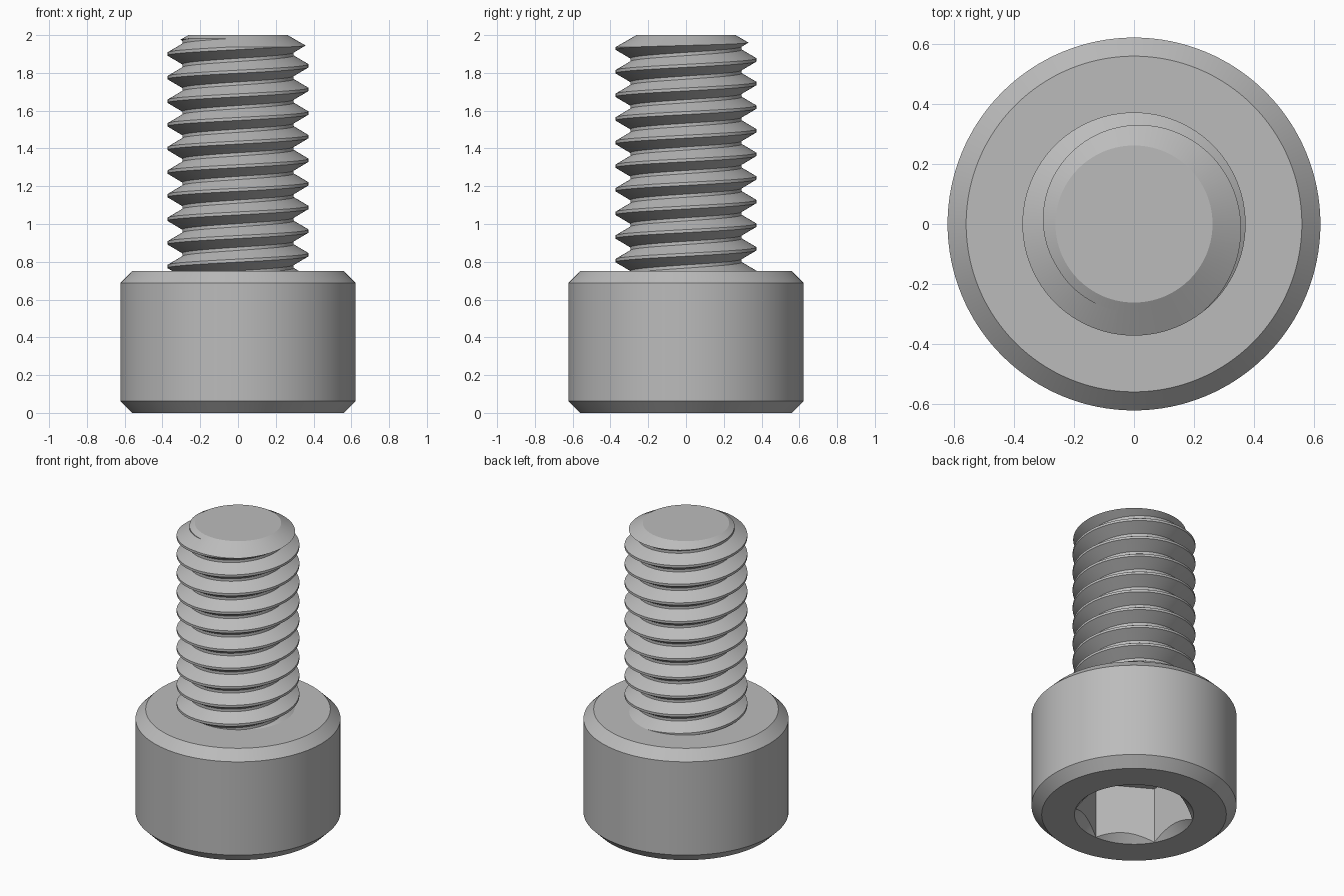
import bpy, bmesh
from math import sin, cos, tau, pi, radians

cube = bpy.data.objects.get("Cube")
if cube:
    bpy.data.objects.remove(cube, do_unlink=True)

steel = bpy.data.materials.new("steel grey")
steel.use_nodes = True
GREY = (0.5, 0.5, 0.5, 1)
steel.diffuse_color = GREY
steel.node_tree.nodes["Principled BSDF"].inputs["Base Color"].default_value = GREY


def finish(name, bm):
    bmesh.ops.recalc_face_normals(bm, faces=bm.faces)
    mesh = bpy.data.meshes.new(name)
    bm.to_mesh(mesh)
    bm.free()
    mesh.materials.append(steel)
    ob = bpy.data.objects.new(name, mesh)
    bpy.context.collection.objects.link(ob)
    return ob


def lathe(name, profile, sides, turn=0.0):
    """Closed solid of revolution from (radius, height) points, flat capped."""
    bm = bmesh.new()
    rings = [[bm.verts.new((r * cos(turn + tau * i / sides), r * sin(turn + tau * i / sides), z))
              for i in range(sides)] for r, z in profile]
    for a, b in zip(rings, rings[1:]):
        for i in range(sides):
            j = (i + 1) % sides
            bm.faces.new((a[i], a[j], b[j], b[i]))
    bm.faces.new(rings[0])
    bm.faces.new(rings[-1])
    return finish(name, bm)


def activate(ob):
    bpy.ops.object.select_all(action='DESELECT')
    ob.select_set(True)
    bpy.context.view_layer.objects.active = ob


def boolean(ob, cutter, operation):
    mod = ob.modifiers.new("cut", 'BOOLEAN')
    mod.operation, mod.solver, mod.object = operation, 'EXACT', cutter
    activate(ob)
    bpy.ops.object.modifier_apply(modifier=mod.name)
    bpy.data.objects.remove(cutter, do_unlink=True)


def smooth(ob):
    activate(ob)
    bpy.ops.object.shade_smooth_by_angle(angle=radians(25))


# Cylindrical head with chamfered rims
R, HEAD, CH = 0.623, 0.75, 0.062
head = lathe("head", [(R - CH, 0), (R, CH), (R, HEAD - CH), (R - CH, HEAD)], 128)

# Hexagonal socket with a countersunk mouth
HEX = 0.361
boolean(head, lathe("socket_cutter", [(HEX, -0.1), (HEX, 0.375)], 6, pi / 2), 'DIFFERENCE')
boolean(head, lathe("mouth_cutter", [(HEX + 0.051, -0.05), (HEX - 0.099, 0.1)], 128), 'DIFFERENCE')
smooth(head)

# Right-handed thread: one pitch of the profile swept along a helix
PITCH, CREST, ROOT, STEPS, TURNS = 0.125, 0.373, 0.295, 96, 14
START = 0.5875
tooth = [(CREST, -0.008), (CREST, 0.008), (ROOT, 0.054), (ROOT, 0.071), (CREST, PITCH - 0.008)]
bm = bmesh.new()
columns = []
for t in range(STEPS * TURNS + 1):
    a = tau * (t % STEPS) / STEPS
    z = START + PITCH * t / STEPS
    columns.append([bm.verts.new((r * cos(a), r * sin(a), z + dz)) for r, dz in tooth])
for a, b in zip(columns, columns[1:]):
    for k in range(len(tooth) - 1):
        bm.faces.new((a[k], b[k], b[k + 1], a[k + 1]))
bmesh.ops.remove_doubles(bm, verts=bm.verts, dist=0.0005)

# Close both helix ends with fans to the axis
ends = [e for e in bm.edges if e.is_boundary]
low, high = bm.verts.new((0, 0, 0.5)), bm.verts.new((0, 0, 2.6))
for e in ends:
    bm.faces.new((*e.verts, low if e.verts[0].co.z < 1.4 else high))
shank = finish("threaded_shank", bm)

# Trim the thread to length with a conical tip
TIP = 0.2625
envelope = lathe("tip_envelope", [(0.45, HEAD - 0.015), (0.45, 2 - (0.45 - TIP) * 0.577), (TIP, 2)], 128)
boolean(shank, envelope, 'INTERSECT')
smooth(shank)
